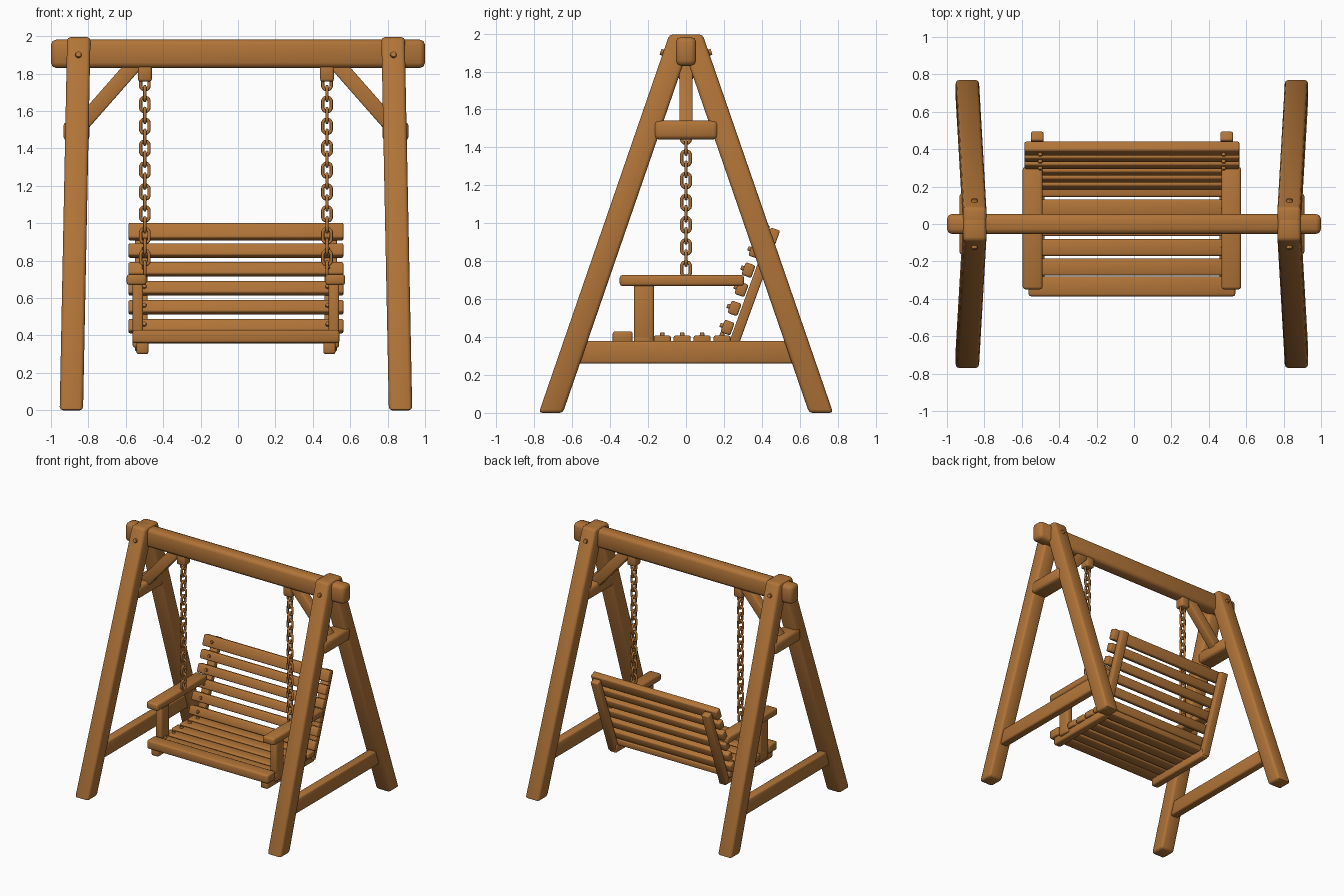
import bpy, bmesh, math
from mathutils import Vector

if "Cube" in bpy.data.objects:
    bpy.data.objects.remove(bpy.data.objects["Cube"])

OFF = -0.011            # frame and seat sit slightly left of the beam centre
TILT = math.radians(20)  # lean of the backrest

wood = bpy.data.materials.new("warm brown wood")
wood.diffuse_color = (0.44, 0.175, 0.04, 1)
wood.use_nodes = True
wood.node_tree.nodes["Principled BSDF"].inputs["Base Color"].default_value = wood.diffuse_color


def finish(name, bm, loc=(0, 0, 0), rot=(0, 0, 0), bevel=0.0, seg=2):
    if bevel:
        bmesh.ops.bevel(bm, geom=bm.edges[:], offset=bevel, segments=seg,
                        profile=0.5, affect='EDGES')
    bmesh.ops.recalc_face_normals(bm, faces=bm.faces[:])
    me = bpy.data.meshes.new(name)
    bm.to_mesh(me)
    bm.free()
    me.materials.append(wood)
    ob = bpy.data.objects.new(name, me)
    bpy.context.collection.objects.link(ob)
    ob.location, ob.rotation_euler = loc, rot
    bpy.ops.object.select_all(action='DESELECT')
    bpy.context.view_layer.objects.active = ob
    ob.select_set(True)
    bpy.ops.object.shade_smooth_by_angle(angle=math.radians(50))
    return ob


def box(name, size, loc, rot=(0, 0, 0), bevel=0.012):
    bm = bmesh.new()
    bmesh.ops.create_cube(bm, size=1)
    bmesh.ops.scale(bm, vec=size, verts=bm.verts)
    return finish(name, bm, loc, rot, bevel)


def bolt(name, loc, rot, r=0.014, depth=0.024):
    bm = bmesh.new()
    bmesh.ops.create_cone(bm, cap_ends=True, segments=12, radius1=r, radius2=r * 0.75,
                          depth=depth)
    return finish(name, bm, loc, rot)


def leg(name, sx, sy):
    # cube sheared so both ends stay level
    bm = bmesh.new()
    bmesh.ops.create_cube(bm, size=1)
    for v in bm.verts:
        t = v.co.z + 0.5
        cx, cy = sx * (0.88 - 0.04 * t), sy * (0.7125 - 0.688 * t)
        v.co = Vector((cx + v.co.x * 0.125 + OFF, cy + v.co.y * 0.127, 1.995 * t))
    finish(name, bm, bevel=0.018)


# top beam
box("top_beam", (2.0, 0.108, 0.152), (0, 0, 1.906), bevel=0.028)

# A-frame sides
for s in (-1, 1):
    for f in (-1, 1):
        leg("front_leg" if f < 0 else "back_leg", s, f)
        bolt("leg_bolt", (s * 0.842 + OFF, f * 0.122, 1.9),
             (f * -(math.pi / 2 - 0.33), 0, 0), 0.02, 0.026)
    box("lower_stretcher", (0.07, 1.2, 0.12), (s * 0.873 + OFF, 0, 0.32))
    box("upper_tie", (0.14, 0.335, 0.1), (s * 0.853 + OFF, 0, 1.492), bevel=0.022)
    # diagonal brace from tie to beam
    a, b = Vector((s * 0.85, 0, 1.50)), Vector((s * 0.535, 0, 1.858))
    d, m = b - a, (a + b) / 2
    box("corner_brace", (0.082, 0.07, d.length), (m.x + OFF, 0, m.z),
        (0, math.atan2(d.x, d.z), 0), 0.008)
    # chain hanger block
    box("hanger_block", (0.074, 0.08, 0.09), (s * 0.487 + OFF, 0, 1.803))

# chains
PITCH, LINK, WIRE, WIDTH = 0.0585, 0.0945, 0.009, 0.064
R = WIDTH / 2 - WIRE
for s in (-1, 1):
    for i in range(18):
        bm = bmesh.new()
        rings = []
        for k in range(16):
            ang = 2 * math.pi * (k + 0.5) / 16
            c, sn = math.cos(ang), math.sin(ang)
            ext = math.copysign((LINK - WIDTH) / 2, sn)
            ring = []
            for j in range(8):
                q = 2 * math.pi * j / 8
                rr = R + WIRE * math.cos(q)
                ring.append(bm.verts.new((rr * c, WIRE * math.sin(q), rr * sn + ext)))
            rings.append(ring)
        for k in range(16):
            p, n = rings[k], rings[(k + 1) % 16]
            for j in range(8):
                bm.faces.new((p[j], p[(j + 1) % 8], n[(j + 1) % 8], n[j]))
        finish("chain_link", bm, (s * 0.487 + OFF, 0, 1.752 - PITCH * i),
               (0, 0, math.radians(90) * (i % 2)))

# seat sides
for s in (-1, 1):
    box("seat_rail", (0.065, 0.62, 0.07), (s * 0.5 + OFF, -0.05, 0.335))
    box("arm_post", (0.056, 0.105, 0.35), (s * 0.524 + OFF, -0.222, 0.51))
    box("armrest", (0.106, 0.655, 0.058), (s * 0.531 + OFF, -0.022, 0.698), bevel=0.014)
    # leaning back post
    zc = 0.645
    box("back_post", (0.067, 0.052, 0.69), (s * 0.5065 + OFF, 0.283 + (zc - 0.45) * 0.364, zc),
        (-TILT, 0, 0), 0.008)

# seat slats
box("front_seat_slat", (1.105, 0.105, 0.07), (OFF, -0.334, 0.395))
for i in range(5):
    y = -0.23 + 0.105 * i
    box("seat_slat", (1.105, 0.09, 0.05), (OFF, y, 0.383), bevel=0.01)
    for s in (-1, 1):
        bolt("seat_bolt", (s * 0.49 + OFF, y, 0.412), (0, 0, 0))

# backrest slats
for i in range(6):
    z = 0.45 + 0.101 * i
    y = 0.219 + (z - 0.45) * 0.364
    h = 0.088 if i == 5 else 0.07
    box("back_slat", (1.15, 0.055, h), (OFF, y, z), (-TILT, 0, 0), 0.01)
    for s in (-1, 1):
        bolt("back_bolt", (s * 0.49 + OFF, y - 0.03 * math.cos(TILT), z + 0.03 * math.sin(TILT)),
             (math.pi / 2 - TILT, 0, 0))
